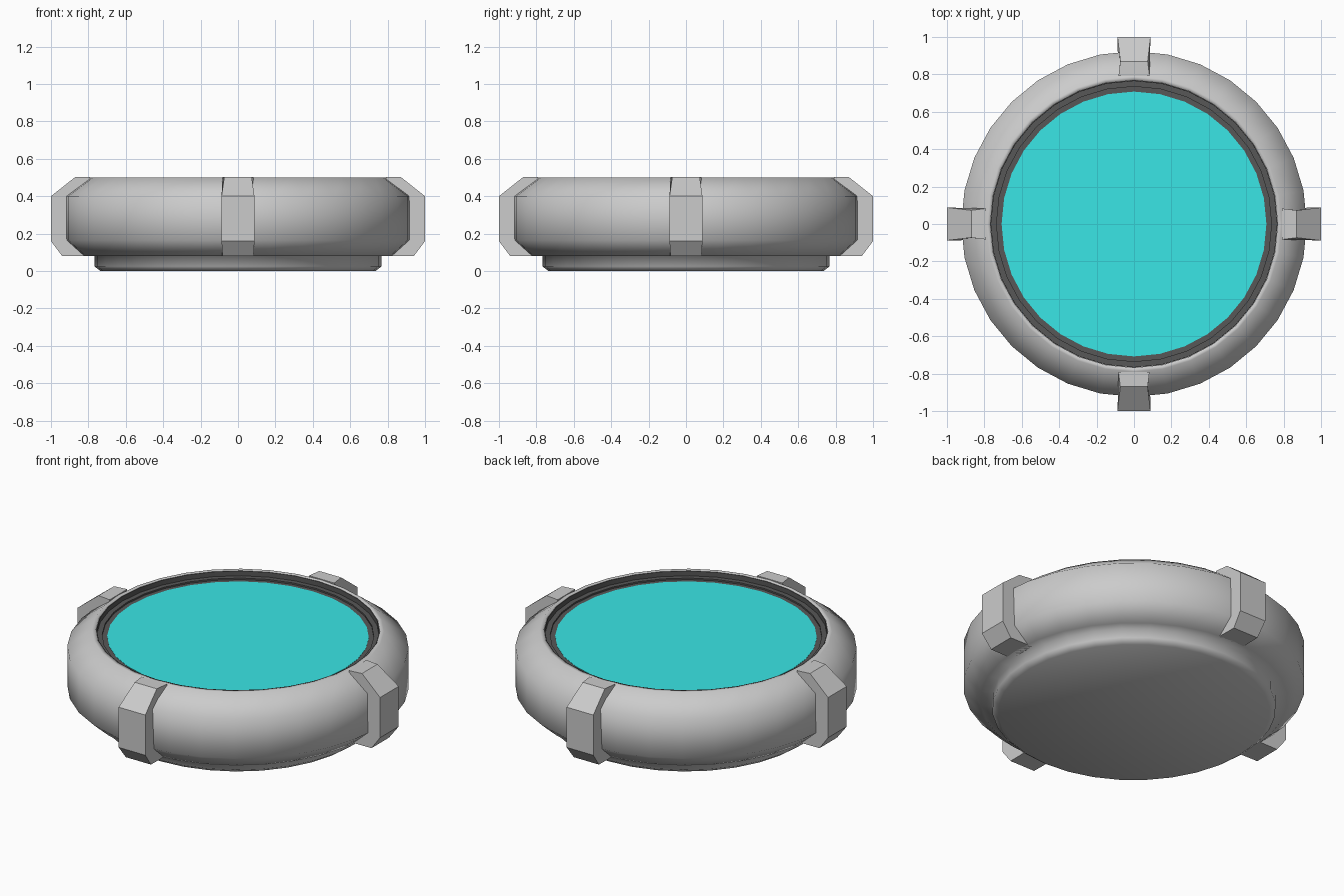
import bpy, bmesh, math
from mathutils import Matrix

if "Cube" in bpy.data.objects:
    bpy.data.objects.remove(bpy.data.objects["Cube"])

SIDES = 32


def material(name, rgb):
    m = bpy.data.materials.new(name)
    m.diffuse_color = (*rgb, 1)
    m.use_nodes = True
    m.node_tree.nodes["Principled BSDF"].inputs["Base Color"].default_value = m.diffuse_color
    return m


GREY = material("light grey metal", (0.60, 0.60, 0.60))
DARK = material("dark grey", (0.095, 0.095, 0.095))
TEAL = material("teal glass", (0.042, 0.79, 0.79))


def finish(bm, name, mat, smooth_angle=None):
    bmesh.ops.recalc_face_normals(bm, faces=bm.faces)
    me = bpy.data.meshes.new(name)
    bm.to_mesh(me)
    bm.free()
    me.materials.append(mat)
    ob = bpy.data.objects.new(name, me)
    bpy.context.collection.objects.link(ob)
    if smooth_angle:
        bpy.ops.object.select_all(action='DESELECT')
        ob.select_set(True)
        bpy.context.view_layer.objects.active = ob
        bpy.ops.object.shade_smooth_by_angle(angle=math.radians(smooth_angle))
    return ob


def lathe(name, profile, mat, closed=False, smooth_angle=50):
    """Turn an (r, z) profile around z."""
    bm = bmesh.new()
    vs = [bm.verts.new((r, 0, z)) for r, z in profile]
    es = [bm.edges.new(p) for p in zip(vs, vs[1:])]
    if closed:
        es.append(bm.edges.new((vs[-1], vs[0])))
    bmesh.ops.spin(bm, geom=vs + es, axis=(0, 0, 1), cent=(0, 0, 0),
                   angle=math.tau, steps=SIDES, use_duplicate=False)
    bmesh.ops.remove_doubles(bm, verts=bm.verts, dist=1e-4)
    return finish(bm, name, mat, smooth_angle)


# rounded casing with its stepped foot, smooth all over
lathe("casing", [(0, 0), (0.735, 0), (0.768, 0.025), (0.768, 0.08), (0.83, 0.08),
                 (0.924, 0.165), (0.924, 0.40), (0.79, 0.50), (0.768, 0.50),
                 (0.768, 0.44), (0, 0.44)], GREY, smooth_angle=100)

# dark stepped bezel inside the rim
lathe("bezel", [(0.767, 0.44), (0.767, 0.499), (0.764, 0.499), (0.764, 0.470),
                (0.735, 0.470), (0.735, 0.461), (0.700, 0.461), (0.700, 0.44)],
      DARK, closed=True, smooth_angle=30)

# glass disc
bm = bmesh.new()
bmesh.ops.create_cone(bm, cap_ends=True, segments=SIDES, radius1=0.708, radius2=0.708,
                      depth=0.02, matrix=Matrix.Translation((0, 0, 0.4525)))
finish(bm, "glass", TEAL)

# four chamfered lugs, slightly waisted at the top; entries are (r, z, half width)
LUG = [(0.79, 0.08, 0.085), (0.94, 0.08, 0.083), (1.0, 0.16, 0.088),
       (1.0, 0.40, 0.088), (0.87, 0.503, 0.073), (0.79, 0.503, 0.083)]
for i, side in enumerate(("right", "back", "left", "front")):
    bm = bmesh.new()
    a = [bm.verts.new((r, -w, z)) for r, z, w in LUG]
    b = [bm.verts.new((r, w, z)) for r, z, w in LUG]
    bm.faces.new(a)
    bm.faces.new(b[::-1])
    n = len(LUG)
    for k in range(n):
        j = (k + 1) % n
        bm.faces.new((a[k], b[k], b[j], a[j]))
    bm.transform(Matrix.Rotation(i * math.pi / 2, 4, 'Z'))
    finish(bm, side + "_lug", GREY)
